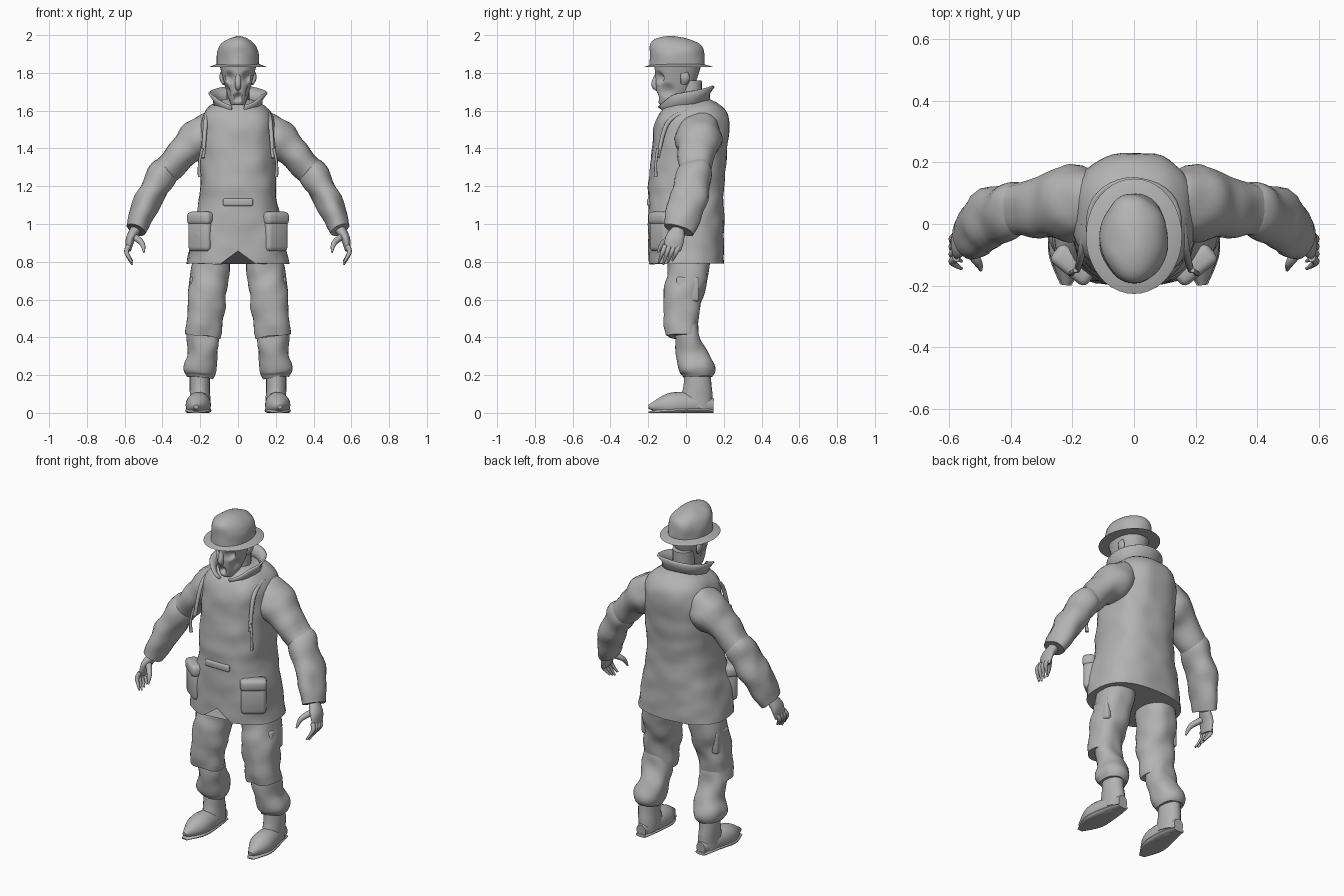
import bpy, bmesh, math
from mathutils import Vector, Matrix, noise

if "Cube" in bpy.data.objects:
    bpy.data.objects.remove(bpy.data.objects["Cube"])

GREY = (.45, .45, .45, 1)
CLOTH = .016
SIDE, UP = Vector((0, 1, 0)), Vector((0, 0, 1))

grey = bpy.data.materials.new("plain grey")
grey.use_nodes = True
grey.diffuse_color = GREY
grey.node_tree.nodes["Principled BSDF"].inputs["Base Color"].default_value = GREY


def finish(name, bm, mirror=False, wrinkle=0):
    """Turn a bmesh into a smooth object, optionally creased like cloth and mirrored."""
    bmesh.ops.recalc_face_normals(bm, faces=bm.faces)
    bm.normal_update()
    creases = [(vert, vert.normal * wrinkle * noise.noise(vert.co * 11)) for vert in bm.verts]
    for vert, crease in creases:
        vert.co += crease
    mesh = bpy.data.meshes.new(name)
    bm.to_mesh(mesh)
    bm.free()
    mesh.materials.append(grey)
    obj = bpy.data.objects.new(name, mesh)
    bpy.context.collection.objects.link(obj)
    bpy.ops.object.select_all(action='DESELECT')
    obj.select_set(True)
    bpy.context.view_layer.objects.active = obj
    bpy.ops.object.shade_smooth_by_angle(angle=math.radians(50))
    if mirror:
        obj.modifiers.new("mirror", 'MIRROR').use_mirror_merge = False
    return obj


def skin(rings, closed=True):
    """Join matching rows of points with faces; closed rows make a capped tube."""
    bm = bmesh.new()
    loops = [[bm.verts.new(point) for point in ring] for ring in rings]
    for low, high in zip(loops, loops[1:]):
        for i in range(0 if closed else 1, len(low)):
            bm.faces.new((low[i - 1], low[i], high[i], high[i - 1]))
    if closed:
        bm.faces.new(loops[0])
        bm.faces.new(loops[-1])
    return bm


def oval(centre, across, along, square=2, sides=32):
    """Ring of points; square above two gives flatter sides."""
    def soft(value):
        return math.copysign(abs(value) ** (2 / square), value)
    turns = [math.tau * k / sides for k in range(sides)]
    return [centre + across * soft(math.cos(a)) + along * soft(math.sin(a)) for a in turns]


def stack(rule, bottom, top, count, square=2):
    """Level rings; the rule gives half width, half depth and centre y at a height."""
    rings = []
    for i in range(count + 1):
        z = bottom + (top - bottom) * i / count
        width, depth, middle = rule(z, i / count)
        rings.append(oval(Vector((0, middle, z)), Vector((width, 0, 0)), SIDE * depth, square, 48))
    return skin(rings)


def curve(values, t):
    """Smooth curve through evenly spaced values."""
    last = len(values) - 1
    i = min(int(t * last), last - 1)
    f = t * last - i
    a, b, c, d = (values[max(0, min(last, i + k))] for k in (-1, 0, 1, 2))
    return b + (c - a) * (f / 2) + (a * 2 - b * 5 + c * 4 - d) * (f * f / 2) \
        + ((b - c) * 3 + d - a) * (f * f * f / 2)


def limb(path, radii, flat=(1, 1), ref=SIDE, square=2, sides=20):
    """Tube along a path; flat is the start and end stretch toward ref."""
    path = [Vector(point) for point in path]
    count = 6 * (len(path) - 1)
    spots = [curve(path, i / count) for i in range(count + 1)]
    rings = []
    for i, spot in enumerate(spots):
        t = i / count
        way = (spots[min(i + 1, count)] - spots[max(i - 1, 0)]).normalized()
        along = (ref - way * ref.dot(way)).normalized()
        radius = curve(radii, t)
        stretch = flat[0] + (flat[1] - flat[0]) * t
        rings.append(oval(spot, way.cross(along) * radius, along * radius * stretch, square, sides))
    return skin(rings)


def pad(name, at, size, turn=0, mirror=True):
    """Soft-edged block turned about the vertical."""
    bm = bmesh.new()
    bmesh.ops.create_cube(bm, size=1)
    bmesh.ops.scale(bm, vec=size, verts=bm.verts)
    bmesh.ops.bevel(bm, geom=bm.edges[:], offset=min(size) / 3, segments=3, profile=.5,
                    affect='EDGES')
    bmesh.ops.rotate(bm, verts=bm.verts, matrix=Matrix.Rotation(math.radians(turn), 3, 'Z'))
    bmesh.ops.translate(bm, verts=bm.verts, vec=at)
    return finish(name, bm, mirror)


def push(bm, centre, radius, move):
    """Soft dent or bulge."""
    for vert in bm.verts:
        distance = (vert.co - Vector(centre)).length / radius
        if distance < 1:
            vert.co += Vector(move) * (1 - distance ** 2) ** 2


# Jacket body: flared skirt, rounded shoulders, hem parted at the front
def jacket_rule(z, t):
    flare = max(0, 1.15 - z)
    shrink = (1 - (max(0, z - 1.47) / .2) ** 3) ** .5
    return (.2 + .2 * flare) * shrink, .2 * shrink, .1 * max(0, z - 1.2)


jacket = stack(jacket_rule, .79, 1.66, 50, square=2.5)
push(jacket, (0, -.2, .78), .09, UP * .07)
for side in (-1, 1):
    push(jacket, (side * .22, -.13, .95), .13, (side * .02, -.02, 0))
finish("jacket", jacket, wrinkle=CLOTH / 2)

# Standing collar, higher behind and open at the throat
rows = []
for lift, radius in ((0, .115), (.05, .12), (.09, .146)):
    row = []
    for k in range(33):
        angle = math.radians(-166 + 332 * k / 32)
        back = math.cos(angle)
        notch = lift * max(0, -back - .5)
        row.append((radius * math.sin(angle), radius * back, 1.61 + lift + .03 * back - notch))
    rows.append(row)
collar = finish("collar", skin(rows, closed=False), wrinkle=CLOTH / 2)
collar.modifiers.new("thickness", 'SOLIDIFY').thickness = .012

# Sleeves hang from shoulder to elbow to wrist
shoulder, elbow, wrist = (.2, .07, 1.46), (.4, .045, 1.265), (.542, -.04, .97)
finish("upper_sleeve", limb([(.12, .07, 1.52), shoulder, (.29, .055, 1.375), elbow],
                            (.085, .106, .087, .07), (1.2, 1.15)), True, CLOTH)
finish("forearm_sleeve", limb([(.36, .05, 1.31), elbow, (.48, .01, 1.12), wrist],
                              (.06, .077, .072, .054), (1.1, 1.5)), True, CLOTH)
pad("elbow_patch", (.44, .06, 1.23), (.06, .05, .1))

# Hands: flat palm, four curled fingers and a thumb
finish("palm", limb([wrist, (.57, -.06, .92), (.58, -.07, .86)], (.028, .024, .014), (1.2, 3)), True)
for i, finger in enumerate(("index", "middle", "ring", "little")):
    y = -.11 + .024 * i
    tip = .785 + .01 * abs(i - 1)
    finish(finger + "_finger", limb([(.578, y, .885), (.59, y - .014, .85), (.56, y - .035, tip)],
                                    (.013, .012, .005), sides=10), True)
finish("thumb", limb([(.56, -.06, .94), (.51, -.12, .9), (.497, -.15, .85)],
                     (.018, .015, .005), sides=10), True)

# Trousers: baggy thigh to a loose knee hem, then a bloused shin
finish("trouser_thigh", limb([(.13, .02, .86), (.15, .005, .71), (.168, -.025, .57), (.188, -.025, .41)],
                             (.105, .102, .1, .09), (1.1, .9), square=2.3, sides=32), True, CLOTH)
finish("trouser_shin", limb([(.187, 0, .47), (.187, .02, .34), (.2, .055, .24), (.204, .06, .19)],
                            (.075, .081, .086, .066), (.8, 1.2), square=2.3, sides=32), True, CLOTH)
pad("thigh_pocket", (.235, .01, .655), (.04, .12, .13))

# Boots: upright shaft, rounded foot and flat sole
finish("boot_shaft", limb([(.205, .06, .24), (.202, .06, .13), (.2, .05, .03)], (.05, .054, .055),
                          (1.3, 1.6)), True, CLOTH / 3)
foot = [(.2, .145, .04), (.203, .04, .045), (.213, -.09, .04), (.222, -.198, .032)]
for name, radii, thin in (("boot_foot", (.03, .056, .064, .012), (1.2, .9)),
                          ("boot_sole", (.035, .058, .067, .018), (.3, .3))):
    part = limb(foot, radii, thin, UP)
    for vert in part.verts:
        vert.co.z = max(0, vert.co.z - (.03 if name == "boot_sole" else 0))
    finish(name, part, True)

# Jacket fittings
pad("hip_pocket", (.195, -.13, .94), (.14, .07, .17), 38)
pad("pocket_flap", (.197, -.133, 1.03), (.15, .075, .07), 38)
pad("waist_tab", (0, -.192, 1.115), (.16, .03, .04), mirror=False)
finish("vest_edge", limb([(.165, .1, 1.575), (.16, 0, 1.59), (.172, -.1, 1.53), (.185, -.15, 1.35)],
                         (.012, .012, .012, .01)), True)
finish("toggle_cord", limb([(.19, -.15, 1.4), (.205, -.16, 1.32), (.203, -.16, 1.25)],
                           (.008, .007, .01), sides=8), True)


# Head with hollow eyes, sunken cheeks and open mouth
def head_rule(z, t):
    front, back = -.135 - .033 * t ** .4, -.06 + .145 * t ** .4
    return .035 + .067 * t ** .8, (back - front) / 2, (front + back) / 2


head = stack(head_rule, 1.63, 1.86, 44, square=2.2)
for side in (-1, 1):
    push(head, (side * .05, -.15, 1.775), .042, SIDE * .03)
    push(head, (side * .065, -.1, 1.705), .05, (side * -.015, .01, 0))
push(head, (0, -.16, 1.672), .03, SIDE * .035)
finish("head", head)
finish("neck", limb([(0, .02, 1.58), (0, .025, 1.76)], (.06, .06)))
finish("nose", limb([(0, -.15, 1.8), (0, -.167, 1.74), (0, -.15, 1.71)], (.01, .017, .01)))
finish("ear", limb([(.085, -.01, 1.8), (.086, -.005, 1.77), (.075, -.015, 1.74)],
                   (.01, .012, .007), (2, 2)), True)


# Helmet: lopsided crown over a thin oval brim
def crown_rule(z, t):
    width, depth = (1 - .97 * t ** 4) ** .75, (1 - .97 * t ** 6) ** .7
    return .112 * width, .145 * depth, -.047 - .03 * t ** 4


finish("helmet_crown", stack(crown_rule, 1.838, 1.996, 20), wrinkle=CLOTH / 2)
brim = bmesh.new()
bmesh.ops.create_cone(brim, cap_ends=True, segments=40, radius1=.156, radius2=.115, depth=.016)
bmesh.ops.scale(brim, vec=(1, 1.2, 1), verts=brim.verts)
bmesh.ops.translate(brim, vec=(0, -.04, 1.838), verts=brim.verts)
finish("helmet_brim", brim)
